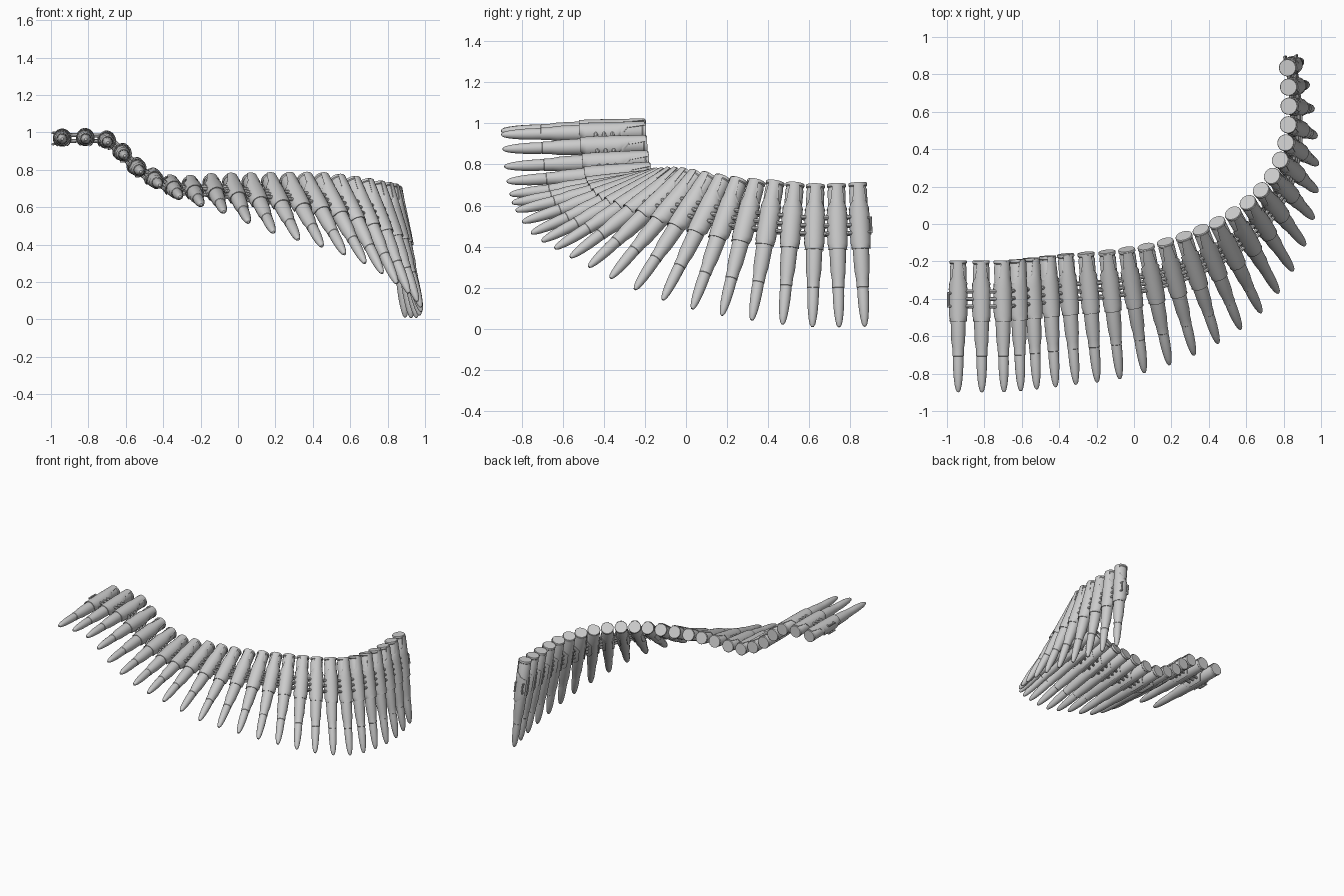
import bpy, bmesh, math
from mathutils import Vector, Matrix

if "Cube" in bpy.data.objects:
    bpy.data.objects.remove(bpy.data.objects["Cube"])

LENGTH = 0.705
COUNT = 25

# Belt path: base centre and tip of every second cartridge
KEYS = [
    ((-.94, -.20, .97), (-.94, -.90, .965)),
    ((-.705, -.20, .96), (-.695, -.90, .945)),
    ((-.55, -.19, .82), (-.52, -.885, .79)),
    ((-.365, -.17, .725), (-.31, -.86, .655)),
    ((-.145, -.145, .735), (-.075, -.83, .575)),
    ((.06, -.10, .75), (.19, -.755, .465)),
    ((.26, -.045, .76), (.45, -.64, .39)),
    ((.44, .015, .757), (.68, -.475, .30)),
    ((.605, .12, .745), (.85, -.25, .19)),
    ((.735, .26, .73), (.96, .03, .095)),
    ((.81, .435, .715), (.98, .32, .04)),
    ((.828, .63, .70), (.955, .615, .008)),
    ((.82, .835, .71), (.895, .87, .01)),
]


def spline(points, u):
    """Catmull-Rom through the points."""
    i = min(int(u), len(points) - 2)
    t = u - i
    p1, p2 = Vector(points[i]), Vector(points[i + 1])
    p0 = Vector(points[i - 1]) if i > 0 else 2 * p1 - p2
    p3 = Vector(points[i + 2]) if i + 2 < len(points) else 2 * p2 - p1
    return 0.5 * (2 * p1 + (p2 - p0) * t + (2 * p0 - 5 * p1 + 4 * p2 - p3) * t * t
                  + (3 * p1 - p0 - 3 * p2 + p3) * t ** 3)


def finish(bm, name):
    bmesh.ops.recalc_face_normals(bm, faces=bm.faces)
    for f in bm.faces:
        f.smooth = True
    for e in bm.edges:
        if len(e.link_faces) == 2 and e.calc_face_angle() > math.radians(32):
            e.smooth = False
    mesh = bpy.data.meshes.new(name)
    bm.to_mesh(mesh)
    bm.free()
    return mesh


def cartridge_mesh():
    # Local z runs from the base to the tip: rim, groove, case, shoulder, bullet
    profile = [(.044, 0), (.046, .003), (.046, .014), (.041, .019), (.041, .028),
               (.044, .034), (.041, .30), (.037, .43), (.031, .47), (.030, .51),
               (.028, .512), (.028, .55), (.0265, .59), (.0235, .63), (.019, .665),
               (.0135, .69), (.007, .702)]
    bm = bmesh.new()
    n = 24
    rings = [[bm.verts.new((r * math.cos(k * math.tau / n), r * math.sin(k * math.tau / n), z))
              for k in range(n)] for r, z in profile]
    for a, b in zip(rings, rings[1:]):
        for k in range(n):
            bm.faces.new((a[k], a[(k + 1) % n], b[(k + 1) % n], b[k]))
    bm.faces.new(rings[0])
    tip = bm.verts.new((0, 0, LENGTH))
    for k in range(n):
        bm.faces.new((rings[-1][k], rings[-1][(k + 1) % n], tip))
    return finish(bm, "cartridge")


def link_mesh():
    # Sheet clip around the case with a tapered tab towards the rim (local +y is outside)
    stations = [(.006, 28), (.09, 42), (.125, 95), (.15, 150), (.265, 150), (.295, 130), (.325, 80)]
    bm = bmesh.new()
    n = 20
    layers = []
    for off in (.0465, .0505):
        rows = []
        for z, half in stations:
            r = off - max(0, z - .24) * .03
            rows.append([bm.verts.new((r * math.sin(a), r * math.cos(a), z))
                         for a in (math.radians(half) * (2 * k / n - 1) for k in range(n + 1))])
        layers.append(rows)
        for a, b in zip(rows, rows[1:]):
            for k in range(n):
                bm.faces.new((a[k], a[k + 1], b[k + 1], b[k]))
    # Close the sheet edge between the two layers
    m = len(stations)
    border = [(0, k) for k in range(n)] + [(j, n) for j in range(m - 1)] + \
             [(m - 1, k) for k in range(n, 0, -1)] + [(j, 0) for j in range(m - 1, 0, -1)]
    for (i, j), (k, l) in zip(border, border[1:] + border[:1]):
        bm.faces.new((layers[0][i][j], layers[0][k][l], layers[1][k][l], layers[1][i][j]))
    return finish(bm, "link_clip")


def place(name, mesh, matrix):
    obj = bpy.data.objects.new(name, mesh)
    obj.matrix_world = matrix
    bpy.context.collection.objects.link(obj)
    return obj


# Axis frames along the belt
bases, tips = [], []
for i in range(COUNT):
    b = spline([k[0] for k in KEYS], i / 2)
    t = spline([k[1] for k in KEYS], i / 2)
    bases.append(t - (t - b).normalized() * LENGTH)
    tips.append(t)

frames = []
for i in range(COUNT):
    lo, hi = max(i - 1, 0), min(i + 1, COUNT - 1)
    d = (tips[i] - bases[i]).normalized()
    side = bases[hi] + tips[hi] * .3 - bases[lo] - tips[lo] * .3
    side = (side - d * side.dot(d)).normalized()
    out = d.cross(side)
    m = Matrix((side, out, d)).transposed().to_4x4()
    m.translation = bases[i]
    frames.append(m)

# Cartridges and clips
cart, clip = cartridge_mesh(), link_mesh()
for i, m in enumerate(frames):
    place(f"cartridge_{i + 1:02d}", cart, m)
    place(f"link_clip_{i + 1:02d}", clip, m)


def rod(bm, a, b, r):
    d = b - a
    mat = Matrix.Translation((a + b) / 2) @ d.to_track_quat('Z', 'Y').to_matrix().to_4x4()
    bmesh.ops.create_cone(bm, cap_ends=True, segments=8, radius1=r, radius2=r,
                          depth=d.length, matrix=mat)


# Hinge loops bridging neighbouring clips, upper and lower strand
bm = bmesh.new()
for f, g in zip(frames, frames[1:]):
    for z in (.165, .205, .245):
        for y in (-.016, .016):
            rod(bm, f @ Vector((.035, y, z)), g @ Vector((-.035, y, z)), .010)
# Open loops at the two belt ends
for f, s in ((frames[0], -1), (frames[-1], 1)):
    for y in (-.03, .03):
        for z in (.175, .245):
            rod(bm, f @ Vector((s * .03, y, z)), f @ Vector((s * .052, y, z)), .006)
        rod(bm, f @ Vector((s * .052, y, .17)), f @ Vector((s * .052, y, .25)), .006)
place("hinge_loops", finish(bm, "hinge_loops"), Matrix.Identity(4))
